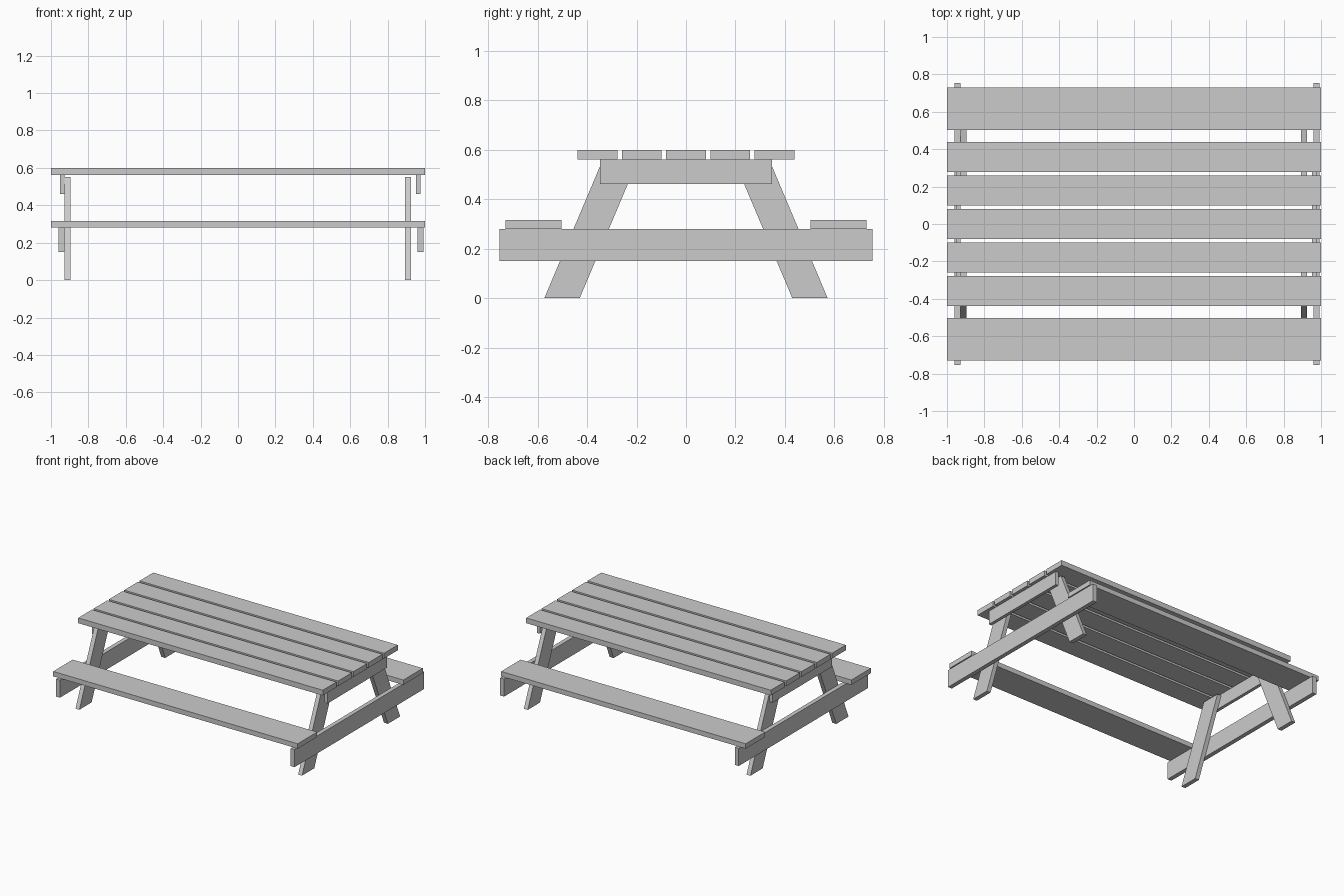
import bpy

if "Cube" in bpy.data.objects:
    bpy.data.objects.remove(bpy.data.objects["Cube"])


def prism(name, profile, x0, x1):
    """Extrude a (y, z) outline along x."""
    n = len(profile)
    verts = [(x, y, z) for x in (x0, x1) for y, z in profile]
    faces = [tuple(reversed(range(n))), tuple(range(n, 2 * n))]
    faces += [(i, (i + 1) % n, (i + 1) % n + n, i + n) for i in range(n)]
    if sum(a[0] * b[1] - b[0] * a[1]
           for a, b in zip(profile, profile[1:] + profile[:1])) < 0:
        faces = [tuple(reversed(f)) for f in faces]
    mesh = bpy.data.meshes.new(name)
    mesh.from_pydata(verts, [], faces)
    obj = bpy.data.objects.new(name, mesh)
    bpy.context.collection.objects.link(obj)
    return obj


def board(name, x0, x1, y0, y1, z0, z1):
    return prism(name, [(y0, z0), (y1, z0), (y1, z1), (y0, z1)], x0, x1)


# Table top: five planks
for i in range(5):
    y = (i - 2) * 0.179
    board(f"top_plank_{i + 1}", -1, 1, y - 0.08, y + 0.08, 0.561, 0.6)

# Seats
for side, s in (("front", -1), ("back", 1)):
    a, b = sorted((s * 0.503, s * 0.731))
    board(f"{side}_seat", -1, 1, a, b, 0.28, 0.316)

# End frames: x ranges of legs, seat beam and top cleat
frames = {
    "left": ((-0.928, -0.896), (-0.96, -0.928), (-0.952, -0.928)),
    "right": ((0.893, 0.925), (0.959, 0.991), (0.952, 0.976)),
}
for end, (leg, beam, cleat) in frames.items():
    board(f"{end}_seat_beam", *beam, -0.755, 0.755, 0.15, 0.28)
    board(f"{end}_top_cleat", *cleat, -0.348, 0.348, 0.461, 0.561)
    # Slanted legs
    for side, s in (("front", -1), ("back", 1)):
        outline = [(s * 0.43, 0), (s * 0.573, 0), (s * 0.341, 0.55), (s * 0.198, 0.55)]
        prism(f"{end}_{side}_leg", outline, *leg)
